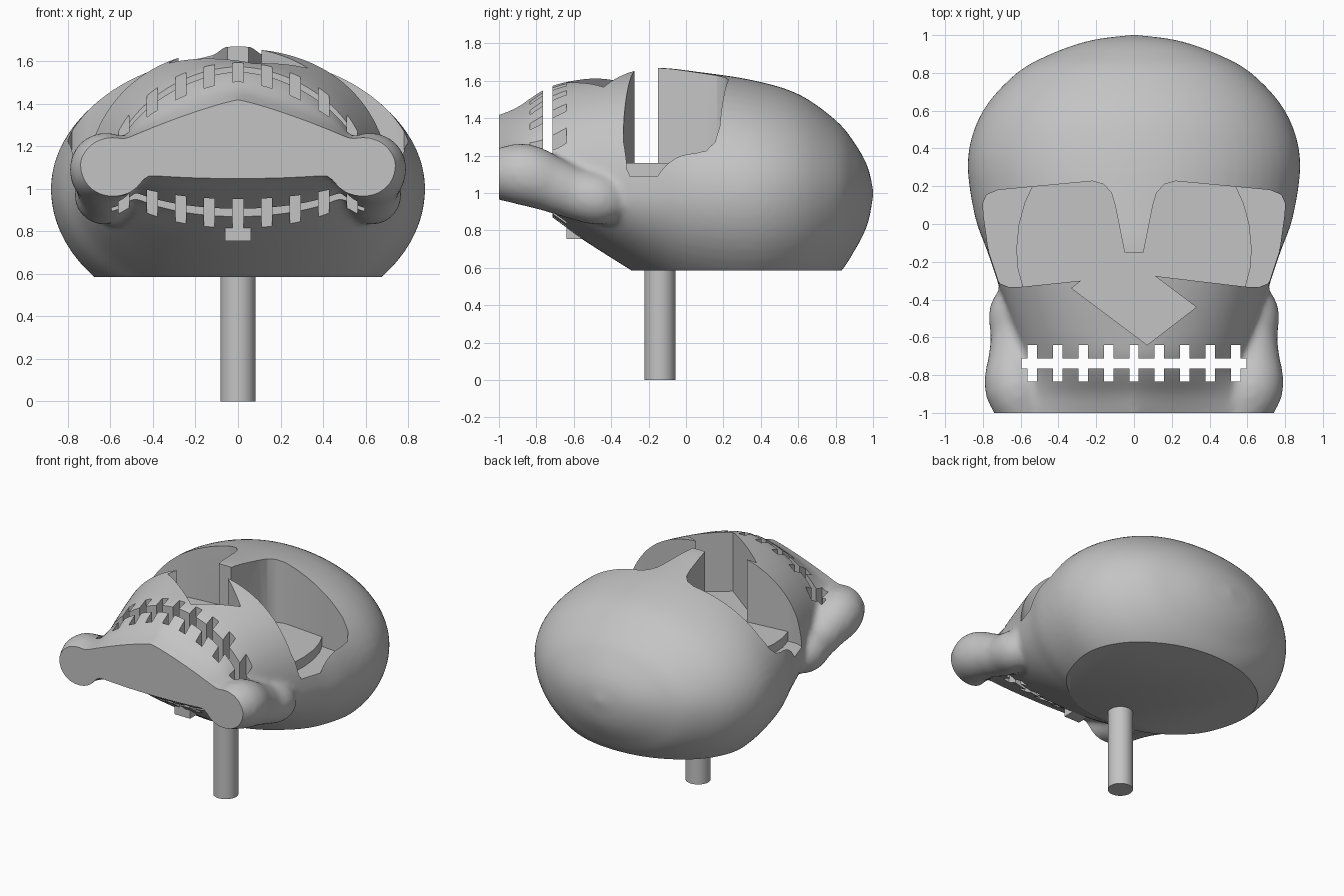
import bpy, bmesh, math
from mathutils import Vector

if "Cube" in bpy.data.objects:
    bpy.data.objects.remove(bpy.data.objects["Cube"])

grey = bpy.data.materials.new("plain_grey")
grey.diffuse_color = (0.55, 0.55, 0.55, 1)
grey.use_nodes = True
grey.node_tree.nodes["Principled BSDF"].inputs["Base Color"].default_value = grey.diffuse_color


def new_object(name, bm):
    bmesh.ops.recalc_face_normals(bm, faces=bm.faces[:])
    me = bpy.data.meshes.new(name)
    bm.to_mesh(me)
    bm.free()
    me.materials.append(grey)
    ob = bpy.data.objects.new(name, me)
    bpy.context.collection.objects.link(ob)
    return ob


def prism(name, outline, z0, z1):
    bm = bmesh.new()
    face = bm.faces.new([bm.verts.new((x, y, z0)) for x, y in outline])
    ext = bmesh.ops.extrude_face_region(bm, geom=[face])["geom"]
    bmesh.ops.translate(bm, vec=(0, 0, z1 - z0),
                        verts=[g for g in ext if isinstance(g, bmesh.types.BMVert)])
    return new_object(name, bm)


def rect(x0, x1, y0, y1):
    return [(x0, y0), (x1, y0), (x1, y1), (x0, y1)]


def catmull(rows, t):
    i = min(int(t), len(rows) - 2)
    u = t - i
    p = [rows[max(0, min(len(rows) - 1, i + k))] for k in (-1, 0, 1, 2)]
    return [0.5 * (2 * b + (c - a) * u + (2 * a - 5 * b + 4 * c - d) * u * u
                   + (3 * b - a - 3 * c + d) * u ** 3) for a, b, c, d in zip(*p)]


def bake(ob, *mods):
    for kind, props in mods:
        m = ob.modifiers.new(kind, kind)
        for k, v in props.items():
            setattr(m, k, v)
    dg = bpy.context.evaluated_depsgraph_get()
    me = bpy.data.meshes.new_from_object(ob.evaluated_get(dg))
    ob.modifiers.clear()
    ob.data = me


def combine(ob, other, operation="DIFFERENCE"):
    bake(ob, ("BOOLEAN", dict(object=other, operation=operation, solver="EXACT")))
    bpy.data.objects.remove(other)


# Head: cross-sections from snout to back
# y, half width, centre z, height above, depth below, roundness of the upper half
sections = [
    (-1.08, 0.74, 1.13, 0.25, 0.06, 1.15),
    (-1.00, 0.73, 1.13, 0.29, 0.08, 1.15),
    (-0.90, 0.66, 1.12, 0.34, 0.13, 1.35),
    (-0.80, 0.60, 1.10, 0.43, 0.17, 1.65),
    (-0.70, 0.60, 1.08, 0.50, 0.22, 1.85),
    (-0.55, 0.64, 1.04, 0.57, 0.29, 2.1),
    (-0.33, 0.715, 1.00, 0.65, 0.39, 2.2),
    (-0.15, 0.775, 1.00, 0.67, 0.50, 2.15),
    (0.05, 0.845, 1.00, 0.65, 0.60, 2.0),
    (0.35, 0.88, 1.00, 0.605, 0.65, 2.0),
    (0.60, 0.80, 1.00, 0.53, 0.59, 2.0),
    (0.80, 0.62, 1.00, 0.39, 0.45, 2.0),
    (0.90, 0.44, 1.00, 0.27, 0.31, 2.0),
    (0.97, 0.24, 1.00, 0.145, 0.17, 2.0),
    (1.00, 0.03, 1.00, 0.02, 0.02, 2.0)]
bm = bmesh.new()
rings, N = [], 64
for k in range((len(sections) - 1) * 4 + 1):
    y, a, zc, up, down, e = catmull(sections, k / 4)
    ring = []
    for j in range(N):
        t = 2 * math.pi * j / N
        c, s = math.cos(t), math.sin(t)
        p = 2 / e if s > 0 else 1
        ring.append(bm.verts.new((a * math.copysign(abs(c) ** p, c), y,
                                  zc + (up if s > 0 else down) * math.copysign(abs(s) ** p, s))))
    rings.append(ring)
for r, q in zip(rings, rings[1:]):
    for j in range(N):
        bm.faces.new((r[j], r[(j + 1) % N], q[(j + 1) % N], q[j]))
bm.faces.new(rings[0])
bm.faces.new(rings[-1])

# Lips: a swelling down each side of the snout, x, y, z, radius
lip = [(0.56, -1.02, 1.10, 0.13), (0.625, -0.87, 1.10, 0.165), (0.625, -0.73, 1.05, 0.15),
       (0.62, -0.60, 1.00, 0.14), (0.63, -0.48, 0.97, 0.14), (0.61, -0.41, 0.96, 0.12)]
for side in (-1, 1):
    for k in range((len(lip) - 1) * 5 + 1):
        x, y, z, r = catmull(lip, k / 5)
        made = bmesh.ops.create_icosphere(bm, subdivisions=3, radius=r)["verts"]
        bmesh.ops.translate(bm, verts=made, vec=(side * x, y, z))
head = new_object("head", bm)
bake(head, ("REMESH", dict(mode="VOXEL", voxel_size=0.02)),
     ("SMOOTH", dict(factor=0.5, iterations=8)))

# Flat base and flat snout front
combine(head, prism("base_cutter", rect(-2, 2, -2, 2), -1, 0.585))
combine(head, prism("snout_cutter", rect(-2, 2, -2, -1), -1, 3))

# Eye sockets joined over the bridge, with the arrow-shaped nose opening
inner = [(0.05, -0.15), (0.10, 0.10), (0.12, 0.165), (0.16, 0.21), (0.22, 0.227)]
outer = [(0.54, 0.197), (0.72, 0.18), (0.78, 0.155), (0.80, 0.11), (0.797, 0.05), (0.765, -0.18),
         (0.74, -0.27), (0.71, -0.315), (0.66, -0.335), (0.59, -0.332)]
half = inner + outer
nose = [(0.11, -0.275), (0.33, -0.44), (0.07, -0.64), (-0.33, -0.34), (-0.28, -0.30)]
mirrored = [(-x, y) for x, y in reversed(half)]
combine(head, prism("socket_cutter", half + nose + mirrored, 1.16, 2))

# Lower ledge along the outer side of each socket
arc = [(0.617, -0.23), (0.623, -0.13), (0.61, 0.0), (0.58, 0.11)]
for side in (-1, 1):
    ledge = [(side * x, y) for x, y in outer + arc]
    combine(head, prism("ledge_cutter", ledge, 1.09, 2))

# Stitched mouth: a long slot crossed by short bars
slot = [(-0.595, -0.765)]
for i in range(-4, 5):
    x = i * 0.1345
    slot += [(x - 0.025, -0.765), (x - 0.025, -0.835), (x + 0.025, -0.835), (x + 0.025, -0.765)]
slot += [(0.595, -0.765), (0.595, -0.713)]
for i in range(4, -5, -1):
    x = i * 0.1345
    slot += [(x + 0.025, -0.713), (x + 0.025, -0.64), (x - 0.025, -0.64), (x - 0.025, -0.713)]
slot += [(-0.595, -0.713)]
combine(head, prism("mouth_cutter", slot, 0.5, 2))

# Chin block under the jaw
chin = prism("chin_block", rect(-0.062, 0.062, -0.64, -0.53), 0.755, 0.83)

# Mounting post
bm = bmesh.new()
bmesh.ops.create_cone(bm, cap_ends=True, segments=48, radius1=0.083, radius2=0.083, depth=0.62)
bmesh.ops.translate(bm, verts=bm.verts, vec=(0, -0.14, 0.31))
post = new_object("post", bm)

for ob in (head, post):
    bpy.ops.object.select_all(action="DESELECT")
    ob.select_set(True)
    bpy.context.view_layer.objects.active = ob
    bpy.ops.object.shade_smooth_by_angle(angle=math.radians(35))
